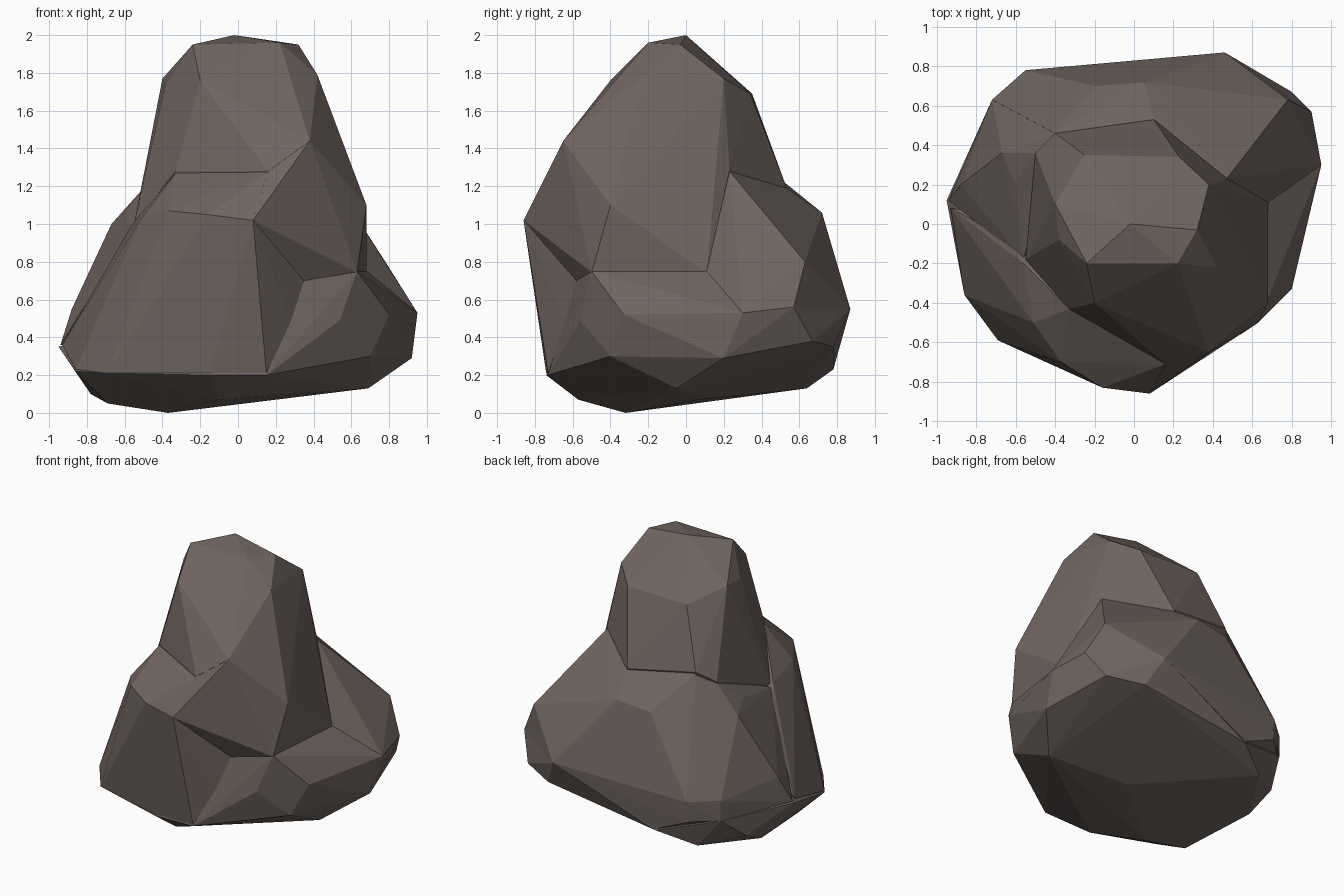
import bpy, bmesh

stone = bpy.data.materials.new("grey brown stone")
stone.diffuse_color = (0.16, 0.13, 0.115, 1)


def chunk(name, points):
    """One faceted convex lump of rock spanning its corner points."""
    bm = bmesh.new()
    for p in points:
        bm.verts.new(p)
    res = bmesh.ops.convex_hull(bm, input=bm.verts[:])
    junk = {g for g in res["geom_interior"] + res["geom_unused"]
            if isinstance(g, bmesh.types.BMVert)}
    bmesh.ops.delete(bm, geom=list(junk), context='VERTS')
    bmesh.ops.recalc_face_normals(bm, faces=bm.faces[:])
    mesh = bpy.data.meshes.new(name)
    bm.to_mesh(mesh)
    bm.free()
    mesh.materials.append(stone)
    ob = bpy.data.objects.new(name, mesh)
    bpy.context.collection.objects.link(ob)
    return ob


# wide foot of the boulder, with the front right ledge
base = chunk("boulder", [
    (-.37, -.32, 0), (-.69, -.3, .05), (-.1, -.57, .07), (.12, .07, .07),
    (.69, -.05, .13), (-.54, .64, .13), (-.3, .78, .23), (-.8, .45, .2),
    (-.78, .25, .1), (-.72, .63, .35), (-.95, .12, .35), (-.86, -.36, .22),
    (-.69, -.59, .21), (-.15, -.74, .2), (.15, -.73, .2), (.7, -.4, .3),
    (.92, .2, .29), (.8, .67, .38), (.95, .3, .53), (.9, .57, .56),
    (.46, .87, .55), (.56, .78, .35), (.8, -.33, .52), (.54, -.56, .49),
    (.28, -.64, .48), (.35, -.58, .7), (.63, -.5, .75), (.68, .11, .75)])

# tall column
column = chunk("column", [
    (-.02, 0, 2), (-.24, -.2, 1.95), (.22, -.2, 1.96), (.32, -.03, 1.95),
    (.42, -.22, 1.79), (.38, .2, 1.77), (.23, .34, 1.69), (-.25, .35, 1.69),
    (-.4, .1, 1.77), (-.38, -.08, 1.75), (-.2, -.4, 1.76), (.38, -.65, 1.44),
    (.68, -.4, 1.1), (.16, -.71, 1.28), (-.33, -.43, 1.28), (-.55, -.18, 1.0),
    (.47, .23, 1.3), (.1, .53, 1.2), (-.4, .46, 1.28), (-.5, .36, 1.2),
    (.68, .11, .74), (.63, -.5, .74), (.35, -.58, .7), (-.1, -.4, .6),
    (-.3, .2, .5), (.3, .2, .5)])

# overhanging front right ridge
ridge = chunk("front_ridge", [
    (.16, -.71, 1.279), (.08, -.86, 1.02), (.38, -.65, 1.439), (.68, -.4, 1.1),
    (.63, -.5, .745), (.35, -.58, .7), (.1, -.6, .7), (0, -.1, 1)])

# front left shoulder, running across to the ridge
left = chunk("front_left_shoulder", [
    (-.37, -.7, 1.07), (-.16, -.83, 1.05), (.08, -.86, 1.019), (.16, -.71, 1.275),
    (-.33, -.43, 1.27), (-.51, -.5, 1.03), (-.56, -.2, 1.0), (-.63, -.08, .85),
    (-.69, -.59, .21), (-.86, -.36, .23), (-.93, .08, .36), (-.15, -.74, .21),
    (.15, -.73, .21), (.28, -.64, .48), (.35, -.58, .69), (0, -.2, .6),
    (-.3, 0, 1.0)])

# back and back right shoulder
back = chunk("back_shoulder", [
    (.05, .72, 1.06), (-.2, .7, 1.03), (.1, .53, 1.19), (.78, .63, .8),
    (.46, .87, .55), (.95, .3, .53), (.9, .57, .56), (.68, .11, .75),
    (.47, .23, 1.28), (-.4, .46, 1.27), (-.55, .78, .5), (-.3, .78, .24),
    (-.55, .77, .35), (-.72, .63, .36), (-.72, .63, .5), (0, .2, .6)])

# back left shoulder
back_left = chunk("back_left_shoulder", [
    (-.5, .36, 1.19), (-.67, .36, 1.0), (-.6, .2, 1.05), (-.4, .46, 1.26),
    (-.55, .78, .49), (-.55, .76, .35), (-.72, .63, .49), (-.72, .63, .35),
    (-.94, .12, .36), (-.88, .2, .55), (-.56, -.18, .97), (-.2, .7, 1.0),
    (-.2, .1, .6)])

# fuse all lumps into one solid rock
for part in (column, ridge, left, back, back_left):
    m = base.modifiers.new("fuse", 'BOOLEAN')
    m.operation, m.solver, m.object = 'UNION', 'EXACT', part
    bpy.context.view_layer.objects.active = base
    bpy.ops.object.modifier_apply(modifier=m.name)
    bpy.data.objects.remove(part)
